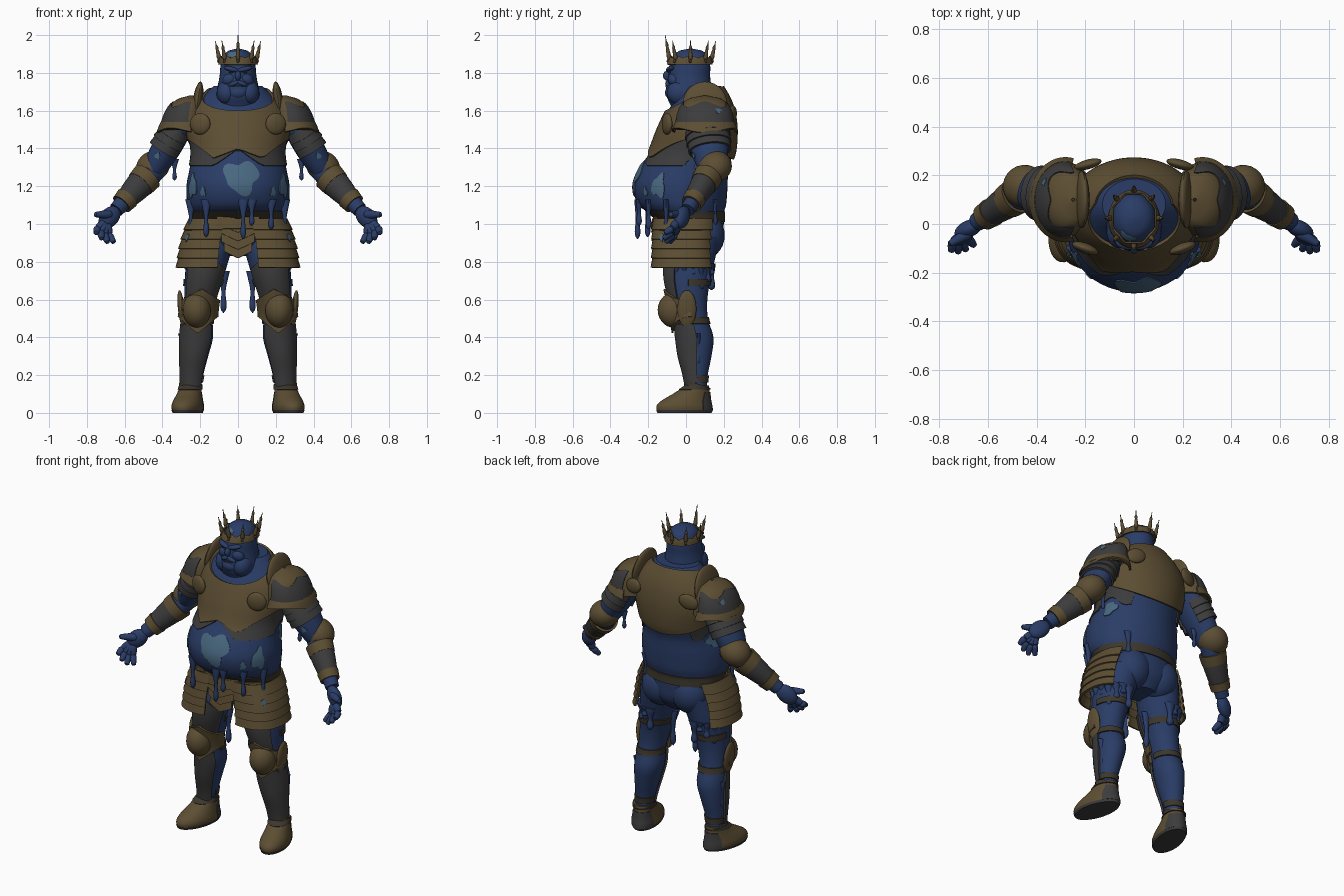
import bpy, bmesh
from math import sin, cos, pi, radians, copysign
from mathutils import Vector, Matrix, Euler

if "Cube" in bpy.data.objects:
    bpy.data.objects.remove(bpy.data.objects["Cube"])


def material(name, rgb):
    m = bpy.data.materials.new(name)
    m.use_nodes = True
    m.diffuse_color = (*rgb, 1)
    m.node_tree.nodes["Principled BSDF"].inputs["Base Color"].default_value = (*rgb, 1)
    return m


SKIN = material("blue skin", (.023, .046, .135))
PALE = material("pale blue patch", (.065, .137, .215))
BRONZE = material("bronze armour", (.108, .076, .033))
STEEL = material("dark steel", (.045, .045, .046))
LEATHER = material("dark leather", (.045, .037, .026))
made = []


def finish(name, bm, mat, mirror, thick=0):
    me = bpy.data.meshes.new(name)
    bm.to_mesh(me)
    bm.free()
    me.materials.append(mat)
    ob = bpy.data.objects.new(name, me)
    bpy.context.collection.objects.link(ob)
    if thick:
        s = ob.modifiers.new("thickness", 'SOLIDIFY')
        s.thickness, s.offset = thick, -1
    if mirror:
        ob.modifiers.new("mirror", 'MIRROR')
    made.append(ob)


class Surf:
    """Ellipse sections (k, cx, cy, rx, ry) along an axis, smoothly interpolated."""
    def __init__(self, secs, p0=(0, 0, 0), p1=None, e=1, yaw=0):
        self.p0 = Vector(p0)
        axis = Vector(p1) - self.p0 if p1 else Vector((0, 0, 1))
        self.len, w = axis.length, axis.normalized()
        y = Vector((0, 1, 0))
        turn = Matrix.Rotation(yaw, 3, w)
        v = (y - w * y.dot(w)).normalized()
        self.u, self.v, self.w = turn @ v.cross(w), turn @ v, w
        self.secs, self.e = secs, e

    def section(self, k):
        s = self.secs
        i = max([j for j in range(len(s) - 1) if s[j][0] <= k] or [0])
        a, b = s[i], s[i + 1]
        p, q = s[max(i - 1, 0)], s[min(i + 2, len(s) - 1)]
        h = b[0] - a[0]
        t = min(max((k - a[0]) / h, 0), 1)
        out = []
        for j in range(1, 5):
            m0 = (b[j] - p[j]) / (b[0] - p[0]) * h
            m1 = (q[j] - a[j]) / (q[0] - a[0]) * h
            d = b[j] - a[j]
            out.append(a[j] + t * m0 + t * t * (3 * d - 2 * m0 - m1) + t ** 3 * (m0 + m1 - 2 * d))
        return out

    def at(self, a, k, off=0):
        cx, cy, rx, ry = self.section(k)
        c, s = (copysign(abs(f) ** self.e, f) for f in (cos(a), sin(a)))
        return (self.p0 + self.w * k * self.len + self.u * (cx + (max(rx, .002) + off) * c)
                + self.v * (cy + (max(ry, .002) + off) * s))


def sheet(name, f, nu, nv, mat, mirror, thick=0, fill=False):
    bm = bmesh.new()
    g = [[bm.verts.new(f(i / nu, j / nv)) for j in range(nv + 1)] for i in range(nu + 1)]
    for i in range(nu):
        for j in range(nv):
            bm.faces.new((g[i][j], g[i + 1][j], g[i + 1][j + 1], g[i][j + 1]))
    bmesh.ops.remove_doubles(bm, verts=bm.verts, dist=1e-5)
    if fill:
        bmesh.ops.holes_fill(bm, edges=bm.edges, sides=0)
    finish(name, bm, mat, mirror, thick)


def solid(name, surf, mat, mirror=True, nu=32, nv=32):
    k0, k1 = surf.secs[0][0], surf.secs[-1][0]
    sheet(name, lambda u, v: surf.at(u * 2 * pi, k0 + v * (k1 - k0)), nu, nv, mat, mirror, 0, True)


def patch(name, surf, mat, a0, a1, k0, k1, off=.012, flare=0, mirror=True, thick=.012, nv=8):
    """Armour plate lying on a surface; its edges may be functions of the angle."""
    def f(u, v):
        a = radians(a0 + u * (a1 - a0))
        lo, hi = (k(a) if callable(k) else k for k in (k0, k1))
        return surf.at(a, lo + v * (hi - lo), off + flare * (1 - v))
    sheet(name, f, max(8, int(abs(a1 - a0) / 7)), nv, mat, mirror, thick)


def blob(name, surf, a, k, da, dk, off=.005, mirror=True):
    def f(u, v):
        p = v * 2 * pi
        r = u * (1 + .18 * sin(3 * p + k * 40) + .1 * cos(5 * p))
        return surf.at(radians(a) + da * r * cos(p), k + dk * r * sin(p), off)
    sheet(name, f, 6, 32, PALE, mirror, .006)


def ball(name, c, r, mat, rot=(0, 0, 0), mirror=True):
    bm = bmesh.new()
    m = Matrix.LocRotScale(Vector(c), Euler([radians(d) for d in rot]), Vector(r))
    bmesh.ops.create_uvsphere(bm, u_segments=24, v_segments=14, radius=1, matrix=m)
    finish(name, bm, mat, mirror)


def rod(name, p0, p1, r0, r1, mat, mirror=True):
    secs = [(t, 0, 0, r, r) for t, r in ((-.08, r0 * .4), (.05, r0), (.85, r1), (.97, r1 * .7), (1, r1 * .1))]
    solid(name, Surf(secs, p0, p1), mat, mirror, 12, 14)


def drip(surf, a, top, bottom, r, mirror=True):
    """Slime that starts wide, narrows, and ends in a small bulb."""
    p = surf.at(radians(a), top, -r * .6)
    secs = [(0, 0, 0, 0, 0), (.06, 0, 0, r * .7, r * .7), (.18, 0, 0, r, r), (.5, 0, 0, r * .65, r * .65),
            (.85, 0, 0, r * 1.5, r), (1, 0, 0, r * 2, r)]
    solid("slime_drip", Surf(secs, (p.x, p.y, bottom), p), SKIN, mirror, 12, 16)


# Torso with the heavy belly
torso = Surf([(.83, 0, .06, .09, .08), (.9, 0, .05, .19, .14), (1, 0, .035, .235, .165),
              (1.06, 0, 0, .252, .2), (1.1, 0, -.02, .268, .232), (1.2, 0, -.03, .273, .25),
              (1.3, 0, -.01, .255, .235), (1.38, 0, .03, .245, .22), (1.5, 0, .058, .258, .2),
              (1.6, 0, .075, .24, .17), (1.67, 0, .085, .19, .135), (1.73, 0, .08, .13, .105)])
solid("torso", torso, SKIN, False, 48, 48)
ball("buttock", (.1, .095, .94), (.115, .11, .125), SKIN)


def plate_low(a):
    c, s = abs(cos(a)), sin(a)
    if s > 0:
        return 1.45 - .11 * s
    return 1.4 - .1 * c if c < .5 else 1.35 + .2 * (c - .5)


def plate_top(a):
    return 1.715 + sin(a) * (.115 if sin(a) < 0 else .015)


patch("breastplate", torso, BRONZE, 0, 360, plate_low, plate_top, .016, mirror=False, thick=.015, nv=20)
patch("underplate", torso, STEEL, -180, 0, lambda a: max(1.4 - .18 * abs(cos(a)), 1.31), 1.47, .007, mirror=False)
patch("back_underplate", torso, STEEL, 0, 50, lambda a: 1.33 + .03 * sin(6 * a), 1.46, .007)
patch("belt", torso, LEATHER, 0, 360, 1.01, 1.065, .007, mirror=False)
blob("belly_patch", torso, -86, 1.25, .34, .085, mirror=False)
blob("flank_patch", torso, -28, 1.2, .15, .06)
blob("belly_spot", torso, -48, 1.17, .06, .025)
blob("back_spot", torso, 22, 1.29, .16, .04)
for a, z in ((-130, .93), (-84, .92), (-74, .99), (-48, .97), (-20, .92), (-162, .94), (50, .99)):
    drip(torso, a, 1.13, z, .015, False)

# Head, face and jowls
head = Surf([(1.56, 0, .06, .13, .13), (1.62, 0, .04, .123, .118), (1.67, 0, .02, .12, .12),
             (1.72, 0, .015, .11, .12), (1.78, 0, .016, .098, .112), (1.84, 0, .02, .092, .108),
             (1.89, 0, .025, .078, .09), (1.92, 0, .025, .045, .055), (1.93, 0, .025, 0, 0)])
solid("head", head, SKIN, False)
ball("brow", (.036, -.084, 1.82), (.042, .02, .013), SKIN, (0, -14, 14))
ball("eye", (.036, -.088, 1.803), (.012, .008, .005), LEATHER)
ball("cheek", (.045, -.066, 1.765), (.04, .03, .032), SKIN, (0, 25, 14))
ball("jowl", (.058, -.035, 1.695), (.055, .066, .065), SKIN)
ball("nose", (0, -.1, 1.785), (.016, .022, .026), SKIN, mirror=False)
ball("upper_lip", (.018, -.092, 1.745), (.032, .018, .013), SKIN, (0, 22, 0))
ball("mouth", (0, -.106, 1.73), (.032, .006, .003), LEATHER, mirror=False)
ball("chin", (0, -.078, 1.695), (.05, .033, .035), SKIN, mirror=False)
blob("forehead_patch", head, -112, 1.898, .45, .014, .003, False)

# Crown
patch("crown_band", head, BRONZE, 0, 360, 1.845, lambda a: 1.878 + .014 * abs(cos(4 * a)), .014,
      mirror=False, thick=.008)
for i in range(8):
    a = i * pi / 4 - pi / 2
    foot = head.at(a, 1.875, .014)
    tip = foot + Vector((cos(a) * .022, sin(a) * .022, .125 if i == 0 else .095))
    rod("crown_spike", foot, tip, .012, .002, BRONZE, False)
    ball("crown_bud", foot.lerp(tip, .6), (.008, .008, .014), BRONZE, mirror=False)
    ball("crown_stud", head.at(a, 1.862, .014), (.008, .008, .01), LEATHER, mirror=False)

# Shoulders
dome = Surf([(1.49, .285, .1, .122, .152), (1.53, .285, .1, .115, .147), (1.59, .278, .1, .1, .135),
             (1.64, .265, .1, .08, .11), (1.67, .25, .1, .045, .065), (1.68, .25, .1, 0, 0)])
patch("pauldron", dome, BRONZE, 0, 360, 1.5, 1.68, .005, nv=14)
patch("pauldron_inlay", dome, STEEL, -100, 100, 1.535, lambda a: 1.635 + .015 * cos(4 * a), .011)
patch("pauldron_rim", dome, BRONZE, -105, 105, lambda a: 1.497 - .012 * cos(3 * a), 1.54, .012, .012)
blob("pauldron_spot", dome, 30, 1.6, .12, .013, .014)
ball("shoulder_guard", (.215, .1, 1.635), (.028, .118, .12), BRONZE, (0, -8, 0))
ball("front_disc", (.2, -.1, 1.53), (.057, .022, .057), BRONZE, (0, 0, 20))
ball("back_disc", (.19, .245, 1.58), (.06, .02, .045), BRONZE, (0, 20, -15))

# Arms, measured from the far end up
elbow, shoulder, wrist = (.445, .14, 1.29), (.275, .1, 1.58), (.635, .015, 1.085)
upper = Surf([(-.1, 0, 0, .055, .06), (.15, 0, 0, .07, .085), (.5, 0, 0, .077, .105), (1, 0, 0, .07, .1)],
             elbow, shoulder)
fore = Surf([(-.05, 0, 0, .04, .038), (.15, 0, 0, .045, .042), (.6, 0, 0, .064, .058), (1, 0, 0, .066, .062)],
            wrist, elbow)
solid("upper_arm", upper, SKIN)
solid("forearm", fore, SKIN)
for i in range(3):
    patch("arm_lame", upper, STEEL, -145, 145, .34 + i * .13, .49 + i * .13, .007, .009)
ball("elbow_guard", (.45, .155, 1.305), (.093, .088, .08), BRONZE, (0, 30, -20))
patch("elbow_cuff", fore, BRONZE, 0, 360, .62, .82, .016, -.004)
patch("bracer", fore, STEEL, 0, 360, .16, .66, .009)
patch("wrist_cuff", fore, BRONZE, 0, 360, .1, .26, .014)
blob("arm_spot", upper, -75, .24, .18, .05)
drip(upper, 180, .3, 1.23, .012)

# Hands
ball("palm", (.68, -.02, 1.035), (.07, .035, .05), SKIN, (0, 42, -25))
for x, y, z in ((.752, -.115, .95), (.722, -.12, .92), (.69, -.11, .9), (.655, -.09, .9)):
    base = Vector((.7, -.035, 1.02)).lerp(Vector((x, y, z)), .2)
    mid = base.lerp(Vector((x, y, z)), .55) + Vector((.012, .012, 0))
    rod("finger", base, mid, .021, .019, SKIN)
    rod("fingertip", mid, (x, y, z), .019, .014, SKIN)
rod("thumb", (.675, -.035, 1.05), (.762, -.085, 1.05), .023, .015, SKIN)

# Legs with thigh, knee and shin plates
leg = Surf([(.02, .245, .065, .045, .05), (.12, .245, .06, .048, .052), (.2, .24, .055, .056, .06),
            (.3, .228, .052, .07, .083), (.4, .215, .05, .083, .095), (.5, .212, .03, .078, .086),
            (.6, .2, .015, .085, .098), (.7, .182, .01, .1, .118), (.8, .162, .02, .11, .13),
            (.93, .13, .05, .115, .13)])
solid("leg", leg, SKIN, nv=40)
patch("thigh_plate", leg, STEEL, -155, -35, .56, lambda a: .835 + .08 * cos(a), .01)
patch("shin_plate", leg, STEEL, -140, 3, lambda a: .11 + .05 * abs(cos(a)), .47, .014, nv=14)
patch("knee_plate", leg, BRONZE, -175, 0, lambda a: .42 + .09 * abs(cos(a)),
      lambda a: .655 - .06 * abs(cos(a)), .022, .008)
ball("knee_cap", (.218, -.06, .545), (.075, .09, .095), BRONZE)
ball("knee_wing", (.3, .005, .55), (.018, .05, .1), BRONZE, (0, 6, 0))
for z in (.69, .49, .18):
    patch("leg_strap", leg, LEATHER, 1, 190, z - .018, z + .018, .007)
for i in range(7):
    drip(leg, -35 + i * 22, .79, .65 + .04 * (i % 3), .02)
drip(leg, 178, .75, .53, .017)
drip(leg, 10, .42, .25, .016)

# Feet
foot = Surf([(.012, 0, -.07, .077, .15), (.035, 0, -.072, .08, .15), (.06, 0, -.065, .075, .137),
             (.1, 0, -.033, .064, .1), (.145, 0, 0, .056, .062)], (.25, .06, 0), (.25, .06, 1), yaw=.24)
solid("boot", foot, BRONZE, nv=14)
sole = Surf([(0, 0, -.07, .074, .147), (.014, 0, -.07, .08, .153)], (.25, .06, 0), (.25, .06, 1), yaw=.24)
solid("sole", sole, STEEL, nv=2)
patch("heel_guard", foot, STEEL, 35, 145, .014, .11, .004)
patch("ankle_rim", foot, LEATHER, 0, 360, .125, lambda a: .15 - .02 * sin(a), .006)

# Hip plates and the pointed front lames
hip = Surf([(.76, .165, -.015, .15, .155), (.9, .148, -.015, .145, .152), (1.03, .12, -.005, .132, .16)], e=.85)
for i in range(5):
    z = .77 + i * .05
    patch("hip_lame", hip, BRONZE, -106, 58, z, z + .06, .008, .01)
blob("hip_spot", hip, -40, .93, .08, .02, .018)
apron = Surf([(.7, 0, 0, .23, .16), (1.1, 0, 0, .25, .17)])
for i in range(4):
    z, w = .84 + i * .045, 17 + i * 3
    patch("front_lame", apron, BRONZE, -90 - w, -90 + w, lambda a: z + .12 * abs(cos(a)) - .02,
          lambda a: z + .05 + .1 * abs(cos(a)), .006, .012, False)
patch("waist_lame", apron, BRONZE, -150, -30, .975, 1.03, .012, .008, False)

# Apply modifiers and smooth the shading
bpy.ops.object.select_all(action='DESELECT')
for ob in made:
    ob.select_set(True)
bpy.context.view_layer.objects.active = made[0]
bpy.ops.object.convert(target='MESH')
bpy.ops.object.shade_smooth_by_angle(angle=radians(40))
